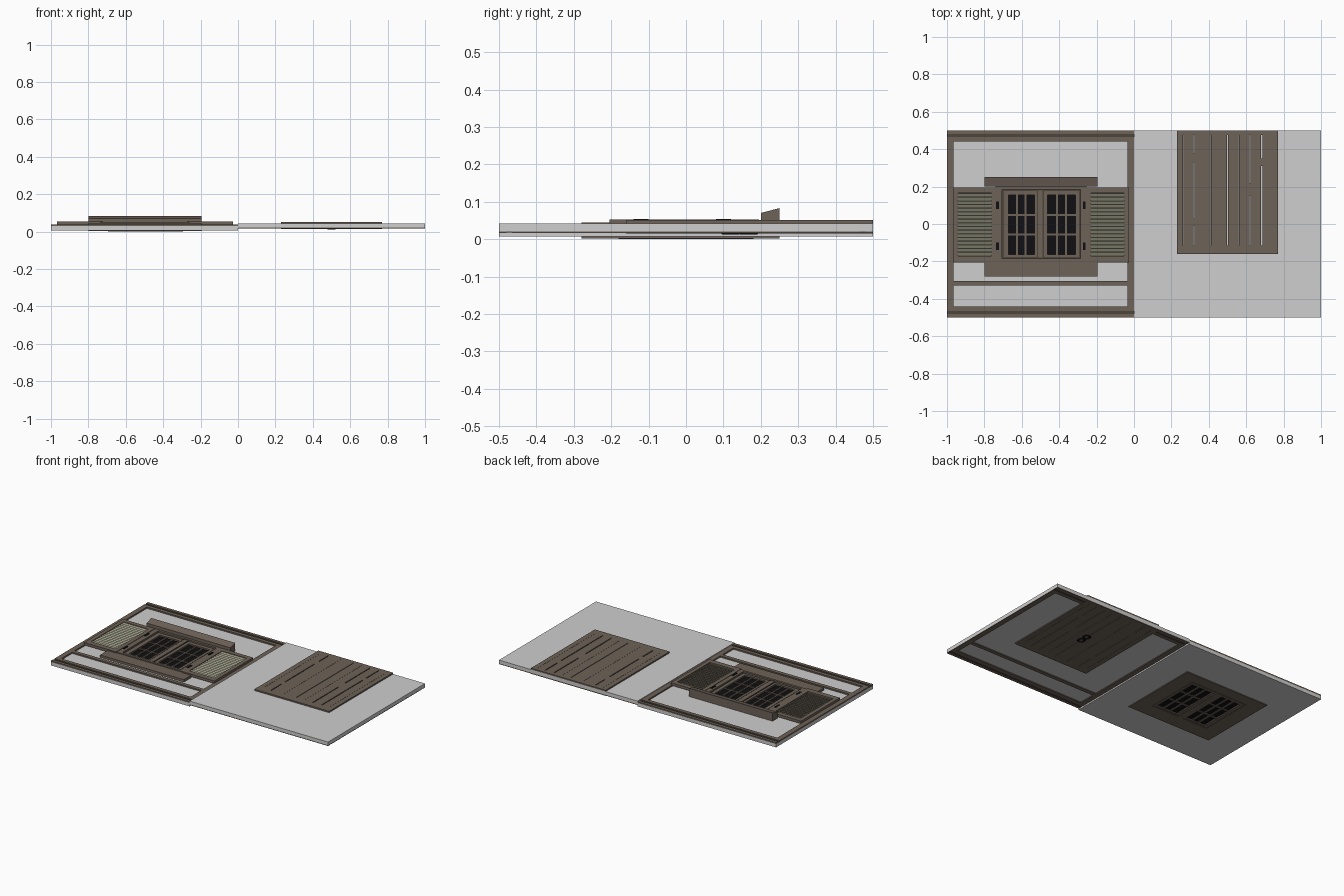
import bpy, bmesh, math
from mathutils import Matrix, Vector

if "Cube" in bpy.data.objects:
    bpy.data.objects.remove(bpy.data.objects["Cube"])


def material(name, rgb):
    m = bpy.data.materials.new(name)
    m.diffuse_color = (*rgb, 1)
    m.use_nodes = True
    m.node_tree.nodes["Principled BSDF"].inputs["Base Color"].default_value = m.diffuse_color
    return m


WALL = material("plaster_grey", (0.62, 0.62, 0.62))
WOOD = material("timber_brown", (0.155, 0.122, 0.097))
DARK = material("dark_timber", (0.075, 0.058, 0.045))
SLAT = material("olive_slat", (0.30, 0.295, 0.215))
BLACK = material("black", (0.005, 0.005, 0.006))


def finish(name, bm, mat):
    bmesh.ops.recalc_face_normals(bm, faces=bm.faces)
    mesh = bpy.data.meshes.new(name)
    bm.to_mesh(mesh)
    bm.free()
    mesh.materials.append(mat)
    ob = bpy.data.objects.new(name, mesh)
    bpy.context.collection.objects.link(ob)
    return ob


def boxes(name, mat, items):
    """One object from boxes given as x0, x1, y0, y1, z0, z1 (+ optional tilt about x)."""
    bm = bmesh.new()
    for x0, x1, y0, y1, z0, z1, *tilt in items:
        c = Vector(((x0 + x1) / 2, (y0 + y1) / 2, (z0 + z1) / 2))
        m = (Matrix.Translation(c) @ Matrix.Rotation(tilt[0] if tilt else 0, 4, 'X')
             @ Matrix.Diagonal((x1 - x0, y1 - y0, z1 - z0, 1)))
        bmesh.ops.create_cube(bm, size=1, matrix=m)
    return finish(name, bm, mat)


def ring(x0, x1, y0, y1, hx0, hx1, hy0, hy1, z0, z1):
    """Rectangular frame made of four boxes around a hole."""
    return [(x0, x1, hy1, y1, z0, z1), (x0, x1, y0, hy0, z0, z1),
            (x0, hx0, hy0, hy1, z0, z1), (hx1, x1, hy0, hy1, z0, z1)]


def timber_frame(name, x0, x1, z0, z1, groove0, groove1):
    """Grooved beams at both ends, two posts and a rail."""
    parts, grooves = [], []
    for s in (-1, 1):
        for a, b in ((0.48, 0.5), (0.44, 0.465)):
            parts.append((x0, x1, min(s * a, s * b), max(s * a, s * b), z0, z1))
        grooves.append((x0, x1, s * 0.4725 - 0.0075, s * 0.4725 + 0.0075, groove0, groove1))
    parts += [(x0, x0 + 0.034, -0.44, 0.44, z0, z1), (x1 - 0.034, x1, -0.44, 0.44, z0, z1),
              (x0 + 0.034, x1 - 0.034, -0.33, -0.305, z0, z1)]
    boxes(name + "_timbers", WOOD, parts)
    boxes(name + "_grooves", DARK, grooves)


# Window wall with its opening, and door wall
boxes("window_wall", WALL, ring(-1, 0, -0.5, 0.5, -0.71, -0.28, -0.19, 0.19, 0.007, 0.029))
boxes("door_wall", WALL, [(0, 1, -0.5, 0.5, 0.021, 0.042)])
timber_frame("window_wall", -1, 0, 0.029, 0.038, 0.029, 0.033)
timber_frame("door_wall", 0, 1, 0.016, 0.021, 0.018, 0.021)

# Window surround, inner casing and sill
boxes("window_surround", WOOD,
      ring(-0.74, -0.255, -0.2, 0.2, -0.705, -0.285, -0.185, 0.185, 0.007, 0.05))
boxes("inner_casing", WOOD,
      ring(-0.8, -0.195, -0.28, 0.25, -0.70, -0.29, -0.18, 0.18, 0.002, 0.007))
boxes("window_sill", WOOD, [(-0.8, -0.195, -0.28, -0.2, 0.029, 0.045)])
boxes("window_rebate", DARK,
      ring(-0.706, -0.284, -0.186, 0.186, -0.695, -0.295, -0.176, 0.176, 0.004, 0.04))

# Sloped lintel
bm = bmesh.new()
profile = [(0.2, 0.029), (0.25, 0.029), (0.25, 0.083), (0.2, 0.07)]
face = bm.faces.new([bm.verts.new((-0.8, y, z)) for y, z in profile])
side = bmesh.ops.extrude_face_region(bm, geom=[face])["geom"]
bmesh.ops.translate(bm, vec=(0.605, 0, 0), verts=[v for v in side if isinstance(v, bmesh.types.BMVert)])
finish("lintel", bm, WOOD)

# Two casements, each with three by three panes
for label, x0, x1 in (("left", -0.695, -0.515), ("right", -0.485, -0.295)):
    gx0, gx1, gy0, gy1 = x0 + 0.023, x1 - 0.018, -0.163, 0.155
    bars = ring(x0, x1, -0.176, 0.176, gx0, gx1, gy0, gy1, 0.001, 0.043)
    for i in (1, 2):
        x = gx0 + (gx1 - gx0) * i / 3
        y = gy0 + (gy1 - gy0) * i / 3
        bars += [(x - 0.005, x + 0.005, gy0, gy1, 0.004, 0.04),
                 (gx0, gx1, y - 0.005, y + 0.005, 0.004, 0.039)]
    boxes(label + "_casement", WOOD, bars)
    boxes(label + "_glass", BLACK, [(gx0, gx1, gy0, gy1, 0.008, 0.034)])
boxes("window_mullion", WOOD, [(-0.515, -0.485, -0.18, 0.18, 0.0, 0.048)])
boxes("mullion_seams", DARK, [(x - 0.003, x + 0.003, -0.176, 0.176, 0.04, 0.0485)
                              for x in (-0.515, -0.485)])

# Louvred shutters with hinges
for label, x0, x1, hinge in (("left", -0.967, -0.737, -0.73), ("right", -0.257, -0.027, -0.265)):
    boxes(label + "_shutter_frame", WOOD,
          ring(x0, x1, -0.205, 0.195, x0 + 0.026, x1 - 0.026, -0.17, 0.165, 0.036, 0.053))
    boxes(label + "_shutter_back", DARK, [(x0 + 0.026, x1 - 0.026, -0.17, 0.165, 0.037, 0.039)])
    boxes(label + "_shutter_slats", SLAT,
          [(x0 + 0.026, x1 - 0.026, y - 0.009, y + 0.009, 0.0445, 0.0475, math.radians(22))
           for y in [-0.159 + 0.0196 * i for i in range(17)]])
    boxes(label + "_hinges", BLACK, [(hinge - 0.007, hinge + 0.007, y - 0.02, y + 0.02, 0.045, 0.054)
                                     for y in (0.1, -0.12)])

# Plank door on both faces of its wall
cuts = [0.23, 0.263, 0.32, 0.41, 0.5, 0.56, 0.62, 0.683, 0.737, 0.77]
wide = {0.32: 0.003, 0.5: 0.002, 0.62: 0.003, 0.683: 0.003}
for label, z0, z1 in (("upper", 0.042, 0.051), ("lower", 0.0145, 0.021)):
    planks = [(0.23, 0.77, 0.475, 0.5, z0, z1), (0.23, 0.77, -0.16, -0.115, z0, z1)]
    for a, b in zip(cuts, cuts[1:]):
        planks.append((a + wide.get(a, 0.0005), b - wide.get(b, 0.0005), -0.115, 0.475, z0, z1))
    # Short bridges close parts of the gaps between planks
    for x, y0, y1 in ((0.32, 0.33, 0.38), (0.32, -0.01, 0.03), (0.62, 0.15, 0.22), (0.683, 0.31, 0.35)):
        planks.append((x - 0.004, x + 0.004, y0, y1, z0, z1))
    boxes(label + "_door_planks", WOOD, planks)
boxes("lower_door_backing", DARK, [(0.232, 0.768, -0.158, 0.498, 0.018, 0.0205)])

# Pair of ring pulls below the door
for i, y in enumerate((0.12, 0.168)):
    bpy.ops.mesh.primitive_torus_add(major_radius=0.019, minor_radius=0.006, major_segments=16,
                                     minor_segments=6, location=(0.5, y, 0.0145))
    pull = bpy.context.object
    pull.name = "door_pull_%d" % (i + 1)
    pull.scale.z = 0.5
    pull.data.materials.append(BLACK)
    bpy.ops.object.shade_smooth_by_angle()
